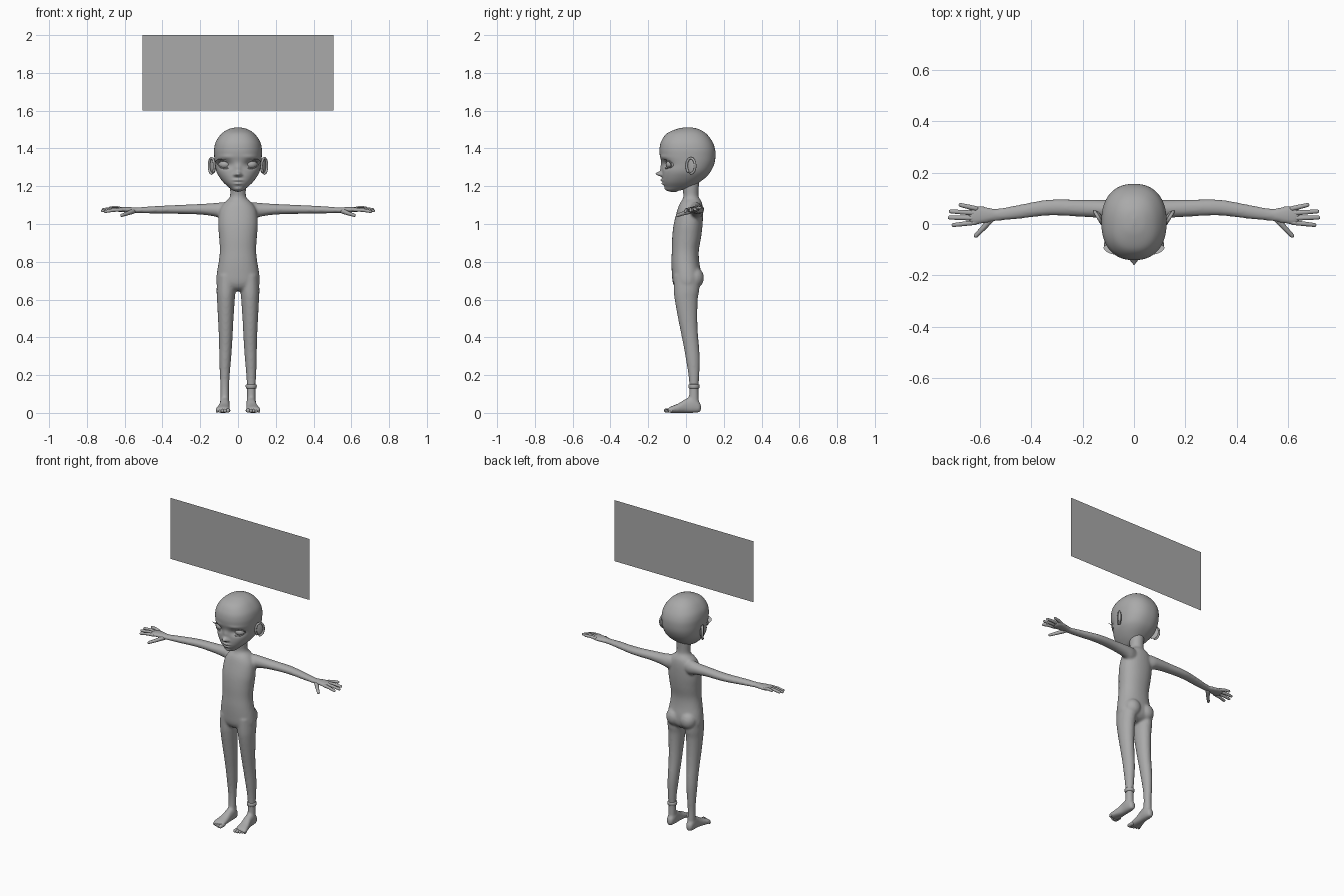
import bpy, bmesh, math
from mathutils import Vector, Matrix

if "Cube" in bpy.data.objects:
    bpy.data.objects.remove(bpy.data.objects["Cube"])

grey = bpy.data.materials.new("plain_grey")
grey.diffuse_color = (0.4, 0.4, 0.4, 1)
grey.use_nodes = True
grey.node_tree.nodes["Principled BSDF"].inputs["Base Color"].default_value = grey.diffuse_color


def finish(part, name, smooth=True):
    """Turn a (verts, faces) part into an object."""
    me = bpy.data.meshes.new(name)
    me.from_pydata([tuple(v) for v in part[0]], [], part[1])
    bm = bmesh.new()
    bm.from_mesh(me)
    bmesh.ops.recalc_face_normals(bm, faces=bm.faces[:])
    for f in bm.faces:
        f.smooth = smooth
    bm.to_mesh(me)
    bm.free()
    me.materials.append(grey)
    ob = bpy.data.objects.new(name, me)
    bpy.context.collection.objects.link(ob)
    return ob


def skin(part, loops):
    """Closed surface through equal loops of points."""
    verts, faces = part
    start, seg = len(verts), len(loops[0])
    for loop in loops:
        verts.extend(loop)
    for i in range(len(loops) - 1):
        a = start + i * seg
        for j in range(seg):
            n = (j + 1) % seg
            faces.append((a + j, a + n, a + seg + n, a + seg + j))
    last = start + (len(loops) - 1) * seg
    faces.append(tuple(range(start, start + seg)))
    faces.append(tuple(range(last, last + seg)))


def loft(part, axis, rings, steps=4, seg=32, power=2.0):
    """Smooth closed tube through rings (cx, cy, cz, radius_a, radius_b) lying across the axis."""
    a, b = {'x': (1, 2), 'y': (2, 0), 'z': (0, 1)}[axis]
    keys = [rings[0]] + list(rings) + [rings[-1]]
    path = []
    for i in range(1, len(keys) - 2):
        for k in range(steps):
            t = k / steps
            path.append([0.5 * (2 * p1 + (p2 - p0) * t + (2 * p0 - 5 * p1 + 4 * p2 - p3) * t * t
                                + (3 * p1 - p0 - 3 * p2 + p3) * t ** 3)
                         for p0, p1, p2, p3 in zip(*keys[i - 1:i + 3])])
    path.append(rings[-1])
    loops = []
    for r in path:
        loop = []
        for j in range(seg):
            ang = 2 * math.pi * j / seg
            c, s = math.cos(ang), math.sin(ang)
            co = Vector(r[:3])
            co[a] += max(r[3], .001) * math.copysign(abs(c) ** (2 / power), c)
            co[b] += max(r[4], .001) * math.copysign(abs(s) ** (2 / power), s)
            loop.append(co)
        loops.append(loop)
    skin(part, loops)


def upright(rows):
    """Rows (z, half_width, y_front, y_back, centre_x) to rings."""
    return [(r[4] if len(r) > 4 else 0, (r[2] + r[3]) / 2, r[0], r[1], (r[3] - r[2]) / 2) for r in rows]


def ball(part, pos, size, turn=0, seg=24, rows=14):
    m = Matrix.Translation(pos) @ Matrix.Rotation(turn, 4, 'Z') @ Matrix.Diagonal((*size, 1))
    loops = []
    for i in range(rows + 1):
        t = math.pi * min(max(i / rows, .01), .99)
        loops.append([m @ Vector((math.sin(t) * math.cos(u), math.sin(t) * math.sin(u), math.cos(t)))
                      for u in [2 * math.pi * j / seg for j in range(seg)]])
    skin(part, loops)


def limb(part, points, radii, seg=12):
    """Round-ended tube along points, for fingers, toes and rims."""
    pts = [Vector(p) for p in points]
    d0, d1 = (pts[0] - pts[1]).normalized(), (pts[-1] - pts[-2]).normalized()
    ends = [(.95, .3), (.75, .66), (.4, .92)]
    chain = [(pts[0] + d0 * radii[0] * e, radii[0] * w) for e, w in ends] + list(zip(pts, radii))
    chain += [(pts[-1] + d1 * radii[-1] * e, radii[-1] * w) for e, w in reversed(ends)]
    loops, side = [], None
    for i, (p, r) in enumerate(chain):
        d = (chain[min(i + 1, len(chain) - 1)][0] - chain[max(i - 1, 0)][0]).normalized()
        side = d.orthogonal().normalized() if side is None else (side - d * side.dot(d)).normalized()
        up = d.cross(side)
        loops.append([p + r * (side * math.cos(u) + up * math.sin(u))
                      for u in [2 * math.pi * j / seg for j in range(seg)]])
    skin(part, loops)


# Head, with the face shaped by soft bumps (x, z, width, height, outward amount)
head = ([], [])
loft(head, 'z', upright([
    (1.512, .003, .0, .02), (1.504, .045, -.045, .062), (1.48, .085, -.10, .105),
    (1.44, .115, -.13, .137), (1.40, .126, -.14, .153), (1.36, .126, -.138, .156),
    (1.32, .122, -.128, .150), (1.28, .115, -.126, .132), (1.25, .10, -.126, .108),
    (1.22, .077, -.122, .07), (1.195, .05, -.112, .03), (1.178, .028, -.10, -.03),
    (1.17, .004, -.08, -.05)]), steps=7, seg=96, power=2.3)
bumps = [(0, 1.265, .013, .012, .033), (0, 1.295, .014, .025, .010), (0, 1.232, .022, .006, .012),
         (0, 1.213, .019, .006, .010), (0, 1.185, .025, .010, .006)]
for s in (1, -1):
    bumps += [(s * .068, 1.315, .030, .020, -.022), (s * .016, 1.260, .007, .007, .010),
              (s * .065, 1.355, .035, .010, .004)]
for v in head[0]:
    if v.y < -.03:
        v.y -= sum(h * math.exp(-((v.x - bx) / w) ** 2 - ((v.z - bz) / t) ** 2)
                   for bx, bz, w, t, h in bumps)
finish(head, "head")

# Neck and torso
body = ([], [])
loft(body, 'z', upright([(1.23, .043, -.03, .072), (1.20, .043, -.022, .068), (1.15, .042, -.014, .066),
                         (1.12, .056, -.022, .078), (1.07, .07, -.03, .08)]))
loft(body, 'z', upright([
    (1.135, .045, -.012, .072), (1.11, .075, -.032, .085), (1.07, .098, -.047, .09),
    (1.0, .105, -.065, .088), (.93, .10, -.073, .08), (.86, .096, -.075, .068),
    (.80, .102, -.077, .070), (.74, .112, -.075, .080), (.69, .115, -.070, .080),
    (.66, .10, -.055, .06), (.645, .06, -.03, .03)]), power=2.2)

for s, side in ((1, "left"), (-1, "right")):
    # Buttock and leg
    ball(body, (s * .05, .045, .715), (.052, .050, .056))
    loft(body, 'z', upright([(z, w, f, k, s * c) for z, c, w, f, k in [
        (.73, .062, .048, -.066, .075), (.65, .063, .050, -.065, .070), (.60, .064, .047, -.06, .062),
        (.50, .065, .041, -.042, .060), (.42, .065, .037, -.026, .063), (.35, .066, .034, -.012, .069),
        (.28, .068, .031, .0, .073), (.20, .070, .026, .013, .070), (.13, .070, .0225, .018, .066),
        (.06, .070, .023, .014, .068), (.03, .070, .022, .015, .066)]]))

    # Foot
    loft(body, 'y', [(s * c, y, (lo + hi) / 2, (hi - lo) / 2, w) for y, c, w, lo, hi in [
        (.080, .070, .006, .02, .035), (.072, .070, .019, .004, .055), (.04, .070, .026, .0, .085),
        (.0, .071, .026, .0, .075), (-.04, .076, .032, .0, .05), (-.08, .081, .038, .0, .034),
        (-.097, .081, .034, .002, .024)]], power=2.4)

    # Arm and palm
    loft(body, 'x', [(s * x, y, z, ry, rz) for x, y, z, ry, rz in [
        (.05, .05, 1.07, .034, .045), (.085, .054, 1.071, .038, .044), (.12, .058, 1.075, .036, .036),
        (.20, .061, 1.078, .033, .028), (.33, .064, 1.077, .031, .023), (.45, .047, 1.075, .027, .019),
        (.53, .036, 1.073, .024, .015), (.56, .035, 1.074, .028, .015), (.60, .035, 1.076, .036, .014),
        (.63, .032, 1.076, .036, .012), (.645, .031, 1.076, .022, .007)]])

    # Toes
    toes = ([], [])
    for i in range(5):
        r = .0115 - .0012 * i
        x = .052 + .0145 * i
        limb(toes, [(s * x, -.075, .013), (s * (x + .001), -.105 + .006 * max(0, i - 1), r + .001)], [r, r])
    finish(toes, "toes_" + side)

    # Fingers and thumb
    hand = ([], [])
    for base, tip in [((.615, .060, 1.080), (.675, .074, 1.086)), ((.625, .043, 1.079), (.713, .049, 1.077)),
                      ((.625, .023, 1.078), (.717, .025, 1.070)), ((.618, .006, 1.075), (.702, -.004, 1.066))]:
        p, q = Vector((s * base[0], *base[1:])), Vector((s * tip[0], *tip[1:]))
        limb(hand, [p, p.lerp(q, .5) + Vector((0, 0, .003)), q], [.0098, .0092, .0078])
    limb(hand, [(s * .555, .022, 1.068), (s * .585, -.014, 1.056), (s * .615, -.045, 1.046)],
         [.014, .0105, .0085])
    finish(hand, "fingers_" + side)

    # Ear: flared shell with a raised rim
    ear = ([], [])
    turn = -s * .55
    ball(ear, (s * .132, .028, 1.308), (.008, .028, .042), turn)
    rot = Matrix.Rotation(turn, 3, 'Z')
    rim = [Vector((s * .136, .028, 1.308)) + rot @ Vector((s * .004, .027 * math.cos(t), .041 * math.sin(t)))
           for t in [i * math.pi / 8 for i in range(-4, 11)]]
    limb(ear, rim, [.0065] * len(rim))
    finish(ear, "ear_" + side)

    # Eyeball
    eye = ([], [])
    ball(eye, (s * .067, -.070, 1.315), (.037, .037, .027))
    finish(eye, "eye_" + side)

    def lid_point(t):
        """Point on the eyelid edge at angle t, following the curve of the face."""
        x = .068 + .037 * math.cos(t)
        return Vector((s * x, -.109 + 9 * max(0, x - .045) ** 2,
                       1.315 + .021 * math.sin(t) + .06 * (x - .068)))

    # Eyelid rim
    lid = ([], [])
    limb(lid, [lid_point(i * math.pi / 14) for i in range(29)], [.0035] * 29, seg=8)
    finish(lid, "eyelid_" + side)

    # Upper lashes: thin sheet fanning outward
    lash = ([], [])
    for i in range(13):
        t = math.radians(-10 + 12 * i)
        reach = .024 * math.sin(math.pi * (i + 2) / 15)
        out = Vector((s * (.35 + .5 * math.cos(t)), -.75, .15)) * reach
        lash[0].extend(lid_point(t) + out * k + Vector((0, 0, .006 * k * k)) for k in (0, .5, 1))
    lash[1].extend((3 * i + k, 3 * i + k + 1, 3 * i + k + 4, 3 * i + k + 3)
                   for i in range(12) for k in range(2))
    finish(lash, "eyelashes_" + side)

# Merge trunk and limbs into one continuous skin
body = finish(body, "body")
rm = body.modifiers.new("merge", 'REMESH')
rm.mode = 'VOXEL'
rm.voxel_size = .0075
rm.use_smooth_shade = True
sm = body.modifiers.new("soften", 'SMOOTH')
sm.factor = .5
sm.iterations = 3

# Band around one ankle
band = ([], [])
loft(band, 'z', [(.07, .042, .128, .022, .022), (.07, .042, .132, .028, .028),
                 (.07, .042, .148, .029, .029), (.07, .042, .152, .022, .022)], steps=3)
finish(band, "ankle_band")

# Flat panel floating above the head
finish(([(-.505, .02, 1.6), (.505, .02, 1.6), (.505, .02, 2), (-.505, .02, 2)], [(0, 1, 2, 3)]),
       "panel", smooth=False)
